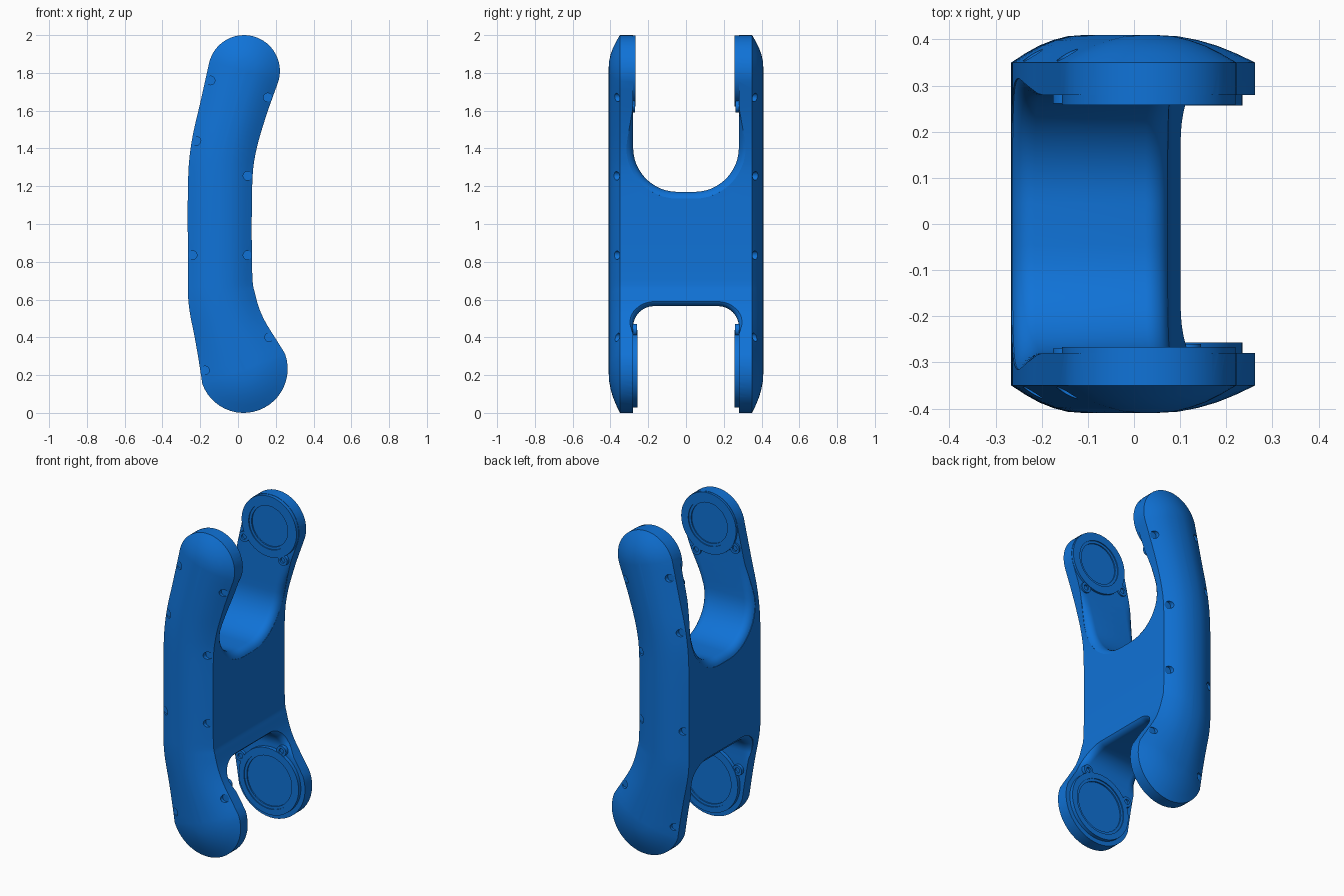
import bpy, bmesh, math
from mathutils import Vector

if "Cube" in bpy.data.objects:
    bpy.data.objects.remove(bpy.data.objects["Cube"])

blue = bpy.data.materials.new("blue")
blue.diffuse_color = (0.005, 0.17, 0.68, 1)
blue.use_nodes = True
blue.node_tree.nodes["Principled BSDF"].inputs["Base Color"].default_value = blue.diffuse_color


def make(name, verts, faces):
    me = bpy.data.meshes.new(name)
    me.from_pydata(verts, [], faces)
    bm = bmesh.new()
    bm.from_mesh(me)
    bmesh.ops.remove_doubles(bm, verts=bm.verts, dist=1e-6)
    bmesh.ops.recalc_face_normals(bm, faces=bm.faces)
    bm.to_mesh(me)
    bm.free()
    ob = bpy.data.objects.new(name, me)
    bpy.context.collection.objects.link(ob)
    me.materials.append(blue)
    return ob


def loft(name, loops):
    n = len(loops[0])
    verts = [p for lp in loops for p in lp]
    faces = [(a * n + i, a * n + (i + 1) % n, (a + 1) * n + (i + 1) % n, (a + 1) * n + i)
             for a in range(len(loops) - 1) for i in range(n)]
    faces += [tuple(range(n)), tuple(range(len(verts) - n, len(verts)))]
    return make(name, verts, faces)


def activate(ob):
    bpy.ops.object.select_all(action='DESELECT')
    bpy.context.view_layer.objects.active = ob
    ob.select_set(True)


def smooth(ob):
    activate(ob)
    bpy.ops.object.shade_smooth_by_angle(angle=math.radians(28))


def cut(ob, cutter):
    cutter.hide_render = True
    m = ob.modifiers.new("cut", 'BOOLEAN')
    m.object, m.operation, m.solver = cutter, 'DIFFERENCE', 'EXACT'
    activate(ob)
    bpy.ops.object.modifier_apply(modifier=m.name)
    bpy.data.objects.remove(cutter)


# Bent centre line of the link: x, z, radius
KEYS = [Vector(k) for k in [(.03, .233, .233), (-.045, .44, .19), (-.085, .6, .178), (-.095, .75, .17),
                            (-.095, 1.2, .17), (-.077, 1.4, .172), (-.028, 1.6, .177), (.032, 1.81, .19)]]


def spine(steps=5):
    pts = []
    for i in range(len(KEYS) - 1):
        p1, p2 = KEYS[i], KEYS[i + 1]
        p0 = KEYS[i - 1] if i else p1 * 2 - p2
        p3 = KEYS[i + 2] if i + 2 < len(KEYS) else p2 * 2 - p1
        for s in range(steps):
            t = s / steps
            pts.append(0.5 * (2 * p1 + (p2 - p0) * t + (2 * p0 - 5 * p1 + 4 * p2 - p3) * t * t
                              + (3 * p1 - p0 - 3 * p2 + p3) * t ** 3))
    return pts + [KEYS[-1]]


SP = spine()


def angle(i):
    d = SP[min(i + 1, len(SP) - 1)] - SP[max(i - 1, 0)]
    return math.atan2(d.y, d.x)


def outline(k):
    def at(i, a):
        p = SP[i]
        return (p.x + p.z * k * math.cos(a), p.y + p.z * k * math.sin(a))
    last, h, n = len(SP) - 1, math.pi / 2, 24
    out = [at(i, angle(i) - h) for i in range(last)]
    out += [at(last, angle(last) - h + math.pi * j / n) for j in range(n + 1)]
    out += [at(i, angle(i) + h) for i in range(last - 1, 0, -1)]
    out += [at(0, angle(0) + h + math.pi * j / n) for j in range(n)]
    return out


EDGE = outline(1)


def span(z):
    z = min(max(z, .235), 1.805)
    xs = []
    for (x0, z0), (x1, z1) in zip(EDGE, EDGE[1:] + EDGE[:1]):
        if (z0 - z) * (z1 - z) <= 0 and z0 != z1:
            xs.append(x0 + (x1 - x0) * (z - z0) / (z1 - z0))
    return min(xs), max(xs)


# Link body: straight rim with a shallow dome on both outer faces
DOME = [(.05, .41), (.28, .407), (.46, .399), (.64, .387), (.82, .37), (1, .35)]
levels = [(k, -y) for k, y in DOME] + [(k, y) for k, y in reversed(DOME)]
body = loft("link_body", [[(x, y, z) for x, z in outline(k)] for k, y in levels])


# Fork slots whose edges flare out to round the web
def slot(z_root, r, up, z_full, z_none, z_end, half=.28, fil=.05):
    s = 1 if up else -1
    cz = z_root + s * r
    leg = [z_end + (cz - z_end) * t / 16 for t in range(16)]
    right = [(half, z, 1, 0) for z in leg]
    for j in range(13):
        a = math.pi / 2 * j / 12
        right.append((half - r + r * math.cos(a), cz - s * r * math.sin(a), math.cos(a), -s * math.sin(a)))
    path = right + [(-y, z, -ny, nz) for y, z, ny, nz in reversed(right)]
    depth = [fil * d for d in (.04, .12, .25, .4, .6, .8, 1)]
    rows = [(0, None)] + [(0, d) for d in depth] + [(1, d) for d in reversed(depth)] + [(1, None)]
    loops = []
    for side, d in rows:
        f = fil if d is None else fil - math.sqrt(fil ** 2 - (fil - d) ** 2)
        loop = []
        for y, z, ny, nz in path:
            w = min(1, max(0, (z - z_none) / (z_full - z_none)))
            x = (.7 if side else -.7) if d is None else span(z)[side] + (-d if side else d)
            loop.append((x, y + ny * f * w, z + nz * f * w))
        loops.append(loop)
    return loft("slot_cutter", loops)


cut(body, slot(1.17, .235, True, 1.42, 1.62, 2.2))
cut(body, slot(.565, .11, False, .52, .42, -.2))


# Turned discs about the y axis; profile is (radius, y)
def turned(name, x, z, profile, n=48):
    return loft(name, [[(x + r * math.cos(2 * math.pi * i / n), y, z + r * math.sin(2 * math.pi * i / n))
                        for i in range(n)] for r, y in profile])


# Screw pockets along the domed faces
for x, z in [(-.145, 1.76), (.157, 1.67), (-.22, 1.44), (.05, 1.255), (.05, .835),
             (-.24, .835), (.165, .4), (-.175, .225)]:
    for s in (-1, 1):
        cut(body, turned("pocket_cutter", x, z, [(.023, s * .353), (.023, s * .45)], 16))
smooth(body)


# Bearing pads with recessed face and two screw lugs on each fork tip
def pad(name, s, key, lean, R, ring, face, lat, along):
    x, z = key.x, key.y
    prof = [(R, .31), (R, face), (ring, face), (ring, face + .006), (ring - .016, face + .006),
            (ring - .016, face + .014), (.002, face + .014)]
    smooth(turned(name, x, z, [(r, s * y) for r, y in prof]))
    c, n = math.cos(lean), math.sin(lean)
    for side in (-1, 1):
        lx, lz = x + c * along - n * lat * side, z + n * along + c * lat * side
        lug = [(.032, .31), (.032, face + .003), (.016, face + .003), (.016, face + .015), (.002, face + .015)]
        smooth(turned(name + "_lug", lx, lz, [(r, s * y) for r, y in lug], 24))


top_dir, low_dir = angle(len(SP) - 1) + math.pi, angle(0)
for s, label, top_face in ((-1, "front", .267), (1, "back", .258)):
    pad(label + "_upper_pad", s, KEYS[-1], top_dir, .188, .14, top_face, .138, .155)
    pad(label + "_lower_pad", s, KEYS[0], low_dir, .205, .17, .257, .15, .165)
